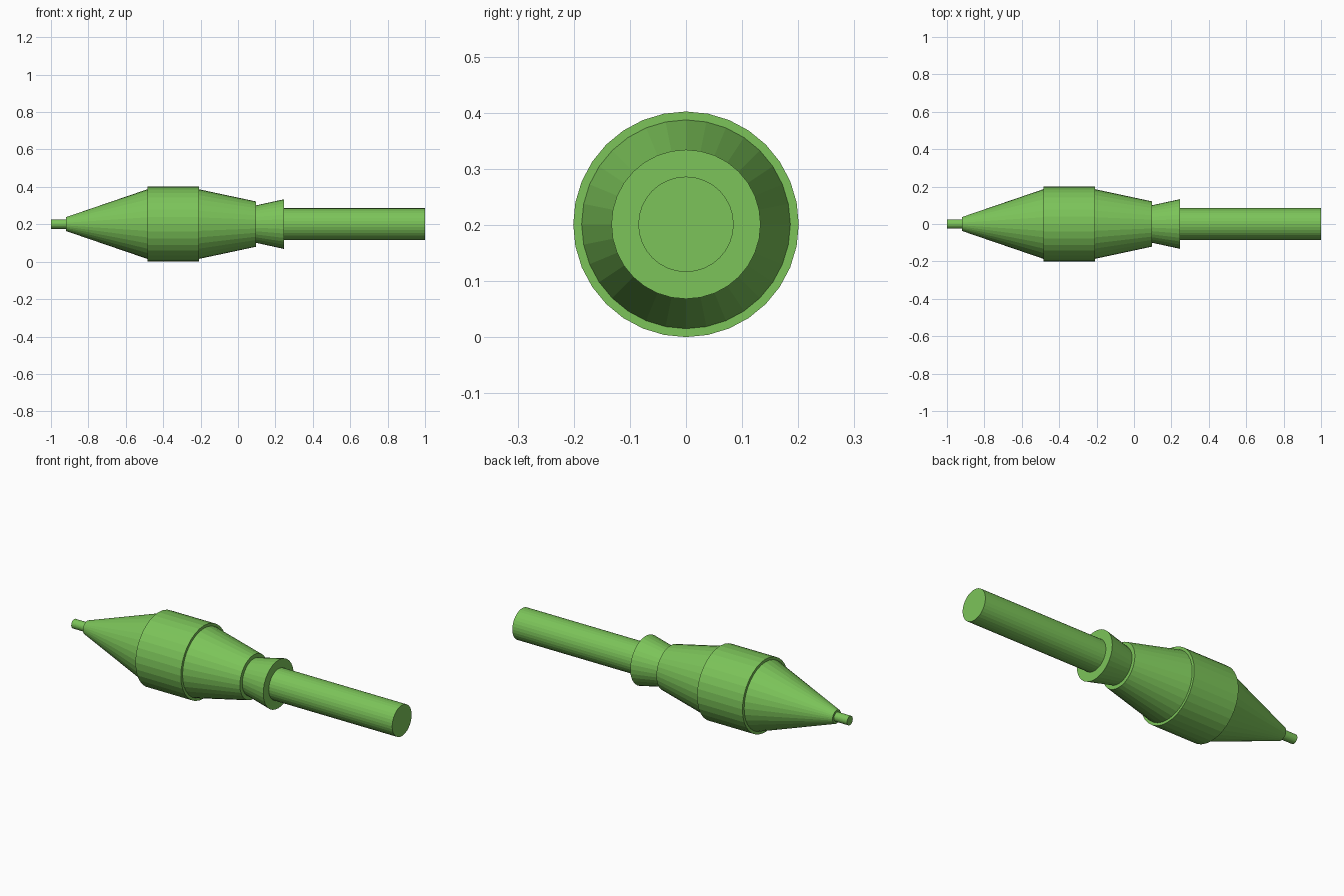
import bpy
import bmesh
from math import pi
from mathutils import Matrix

if "Cube" in bpy.data.objects:
    bpy.data.objects.remove(bpy.data.objects["Cube"], do_unlink=True)

AXIS_HEIGHT = 0.201
SIDES = 32

# Single green finish
green = bpy.data.materials.new("leaf_green")
green.use_nodes = True
colour = (0.2, 0.55, 0.1, 1)
green.diffuse_color = colour
green.node_tree.nodes["Principled BSDF"].inputs["Base Color"].default_value = colour


def turned_part(name, x_start, x_end, r_start, r_end):
    """Capped, flat-faced cone or cylinder lying along the x axis."""
    mesh = bpy.data.meshes.new(name)
    bm = bmesh.new()
    bmesh.ops.create_cone(
        bm, cap_ends=True, cap_tris=False, segments=SIDES,
        radius1=r_start, radius2=r_end, depth=x_end - x_start,
        matrix=Matrix.Rotation(pi / 2, 4, "Y"))
    bm.to_mesh(mesh)
    bm.free()
    mesh.materials.append(green)
    part = bpy.data.objects.new(name, mesh)
    part.location = ((x_start + x_end) / 2, 0, AXIS_HEIGHT)
    bpy.context.collection.objects.link(part)
    return part


# Parts from the narrow tip to the rod end
turned_part("tip_pin", -1.0, -0.92, 0.025, 0.025)
turned_part("nose_cone", -0.92, -0.485, 0.037, 0.186)
turned_part("body_band", -0.485, -0.208, 0.201, 0.201)
turned_part("rear_taper", -0.208, 0.096, 0.186, 0.121)
turned_part("flared_collar", 0.096, 0.247, 0.1, 0.133)
turned_part("shaft", 0.247, 1.0, 0.085, 0.085)
